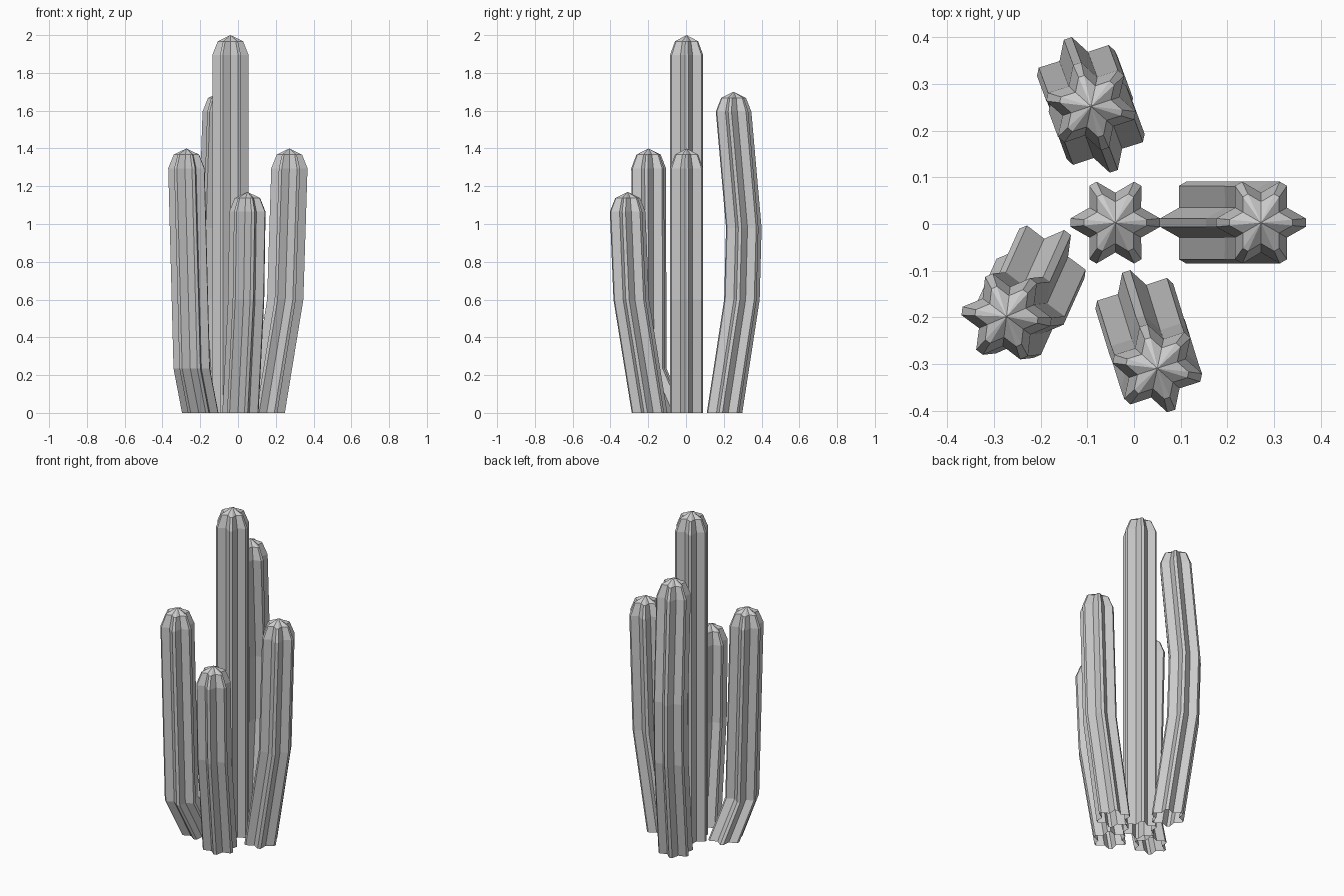
import bpy, bmesh
from math import cos, sin, pi, radians

if "Cube" in bpy.data.objects:
    bpy.data.objects.remove(bpy.data.objects["Cube"])

TIP, HALF, VALLEY = 0.096, 0.009, 0.064   # rib radius, half width of rib face, groove radius


def star_section(turn):
    """Six blunt ribs with a single groove line between each pair."""
    pts = []
    for i in range(6):
        a = turn + i * pi / 3
        for s in (-HALF, HALF):
            pts.append((TIP * cos(a) - s * sin(a), TIP * sin(a) + s * cos(a)))
        b = a + pi / 6
        pts.append((VALLEY * cos(b), VALLEY * sin(b)))
    return pts


def cactus_stem(name, path, top, turn):
    """Sweep the ribbed section up the path and close it with a faceted dome."""
    section = star_section(radians(turn))
    cx, cy, _ = path[-1]
    levels = [(x, y, z, 1.0) for x, y, z in path]
    levels.append((cx, cy, top - 0.033, 0.7))
    bm = bmesh.new()
    rings = [[bm.verts.new((x + px * s, y + py * s, z)) for px, py in section]
             for x, y, z, s in levels]
    n = len(section)
    for lo, hi in zip(rings, rings[1:]):
        for i in range(n):
            j = (i + 1) % n
            bm.faces.new((lo[i], lo[j], hi[j], hi[i]))
    apex = bm.verts.new((cx, cy, top))
    for i in range(n):
        bm.faces.new((rings[-1][i], rings[-1][(i + 1) % n], apex))
    mesh = bpy.data.meshes.new(name)
    bm.to_mesh(mesh)
    bm.free()
    obj = bpy.data.objects.new(name, mesh)
    bpy.context.collection.objects.link(obj)


# Tall straight stem
cactus_stem("main_stem", [(-0.04, 0.003, 0), (-0.04, 0.003, 1.895)], 2.0, 0)
# Outer stems leaning away from the middle, then rising
cactus_stem("right_stem", [(0.152, 0.003, 0), (0.25, 0.003, 0.6),
                           (0.272, 0.003, 1.295)], 1.4, 0)
cactus_stem("left_stem", [(-0.2, -0.095, 0), (-0.245, -0.195, 0.235),
                          (-0.273, -0.198, 1.295)], 1.4, -7)
cactus_stem("front_stem", [(0.013, -0.193, 0), (0.043, -0.29, 0.6),
                           (0.05, -0.309, 1.065)], 1.17, -12)
cactus_stem("back_stem", [(-0.073, 0.204, 0), (-0.107, 0.296, 0.6),
                          (-0.112, 0.306, 0.98), (-0.092, 0.252, 1.595)], 1.7, -12)
